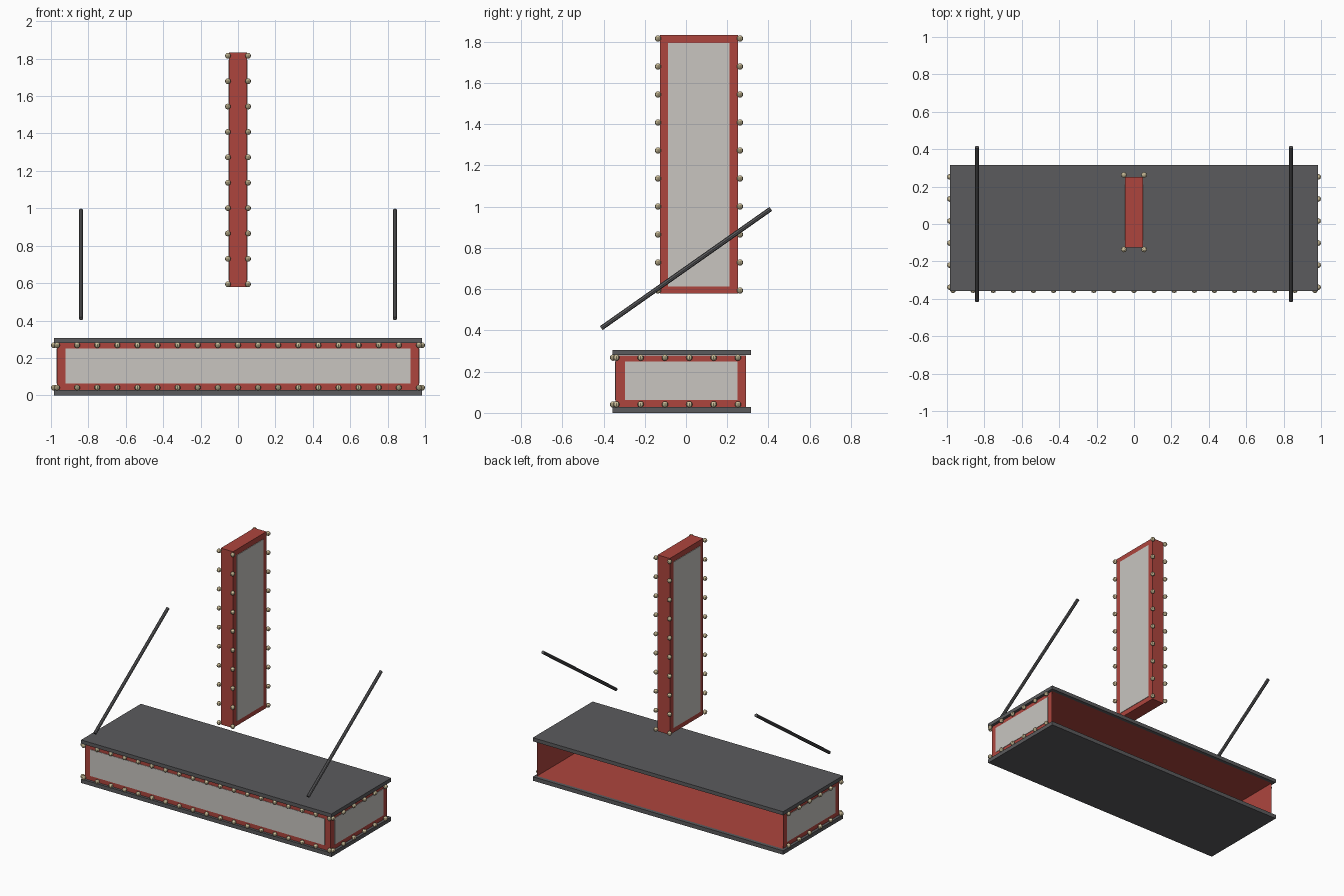
import bpy, bmesh, math
from mathutils import Matrix, Vector

if "Cube" in bpy.data.objects:
    bpy.data.objects.remove(bpy.data.objects["Cube"])


def material(name, rgb):
    m = bpy.data.materials.new(name)
    m.diffuse_color = (*rgb, 1)
    m.use_nodes = True
    m.node_tree.nodes["Principled BSDF"].inputs["Base Color"].default_value = m.diffuse_color
    return m


RED = material("red paint", (0.42, 0.060, 0.048))
GREY = material("dark grey metal", (0.105, 0.105, 0.110))
PANEL = material("pale sign panel", (0.58, 0.56, 0.53))
BULB = material("warm bulb", (0.62, 0.53, 0.33))


def finish(name, bm, mat):
    mesh = bpy.data.meshes.new(name)
    bm.to_mesh(mesh)
    bm.free()
    mesh.materials.append(mat)
    obj = bpy.data.objects.new(name, mesh)
    bpy.context.collection.objects.link(obj)
    return obj


def box(name, lo, hi, mat, open_back=False):
    lo, hi = Vector(lo), Vector(hi)
    bm = bmesh.new()
    bmesh.ops.create_cube(bm, size=1, matrix=Matrix.Translation((lo + hi) / 2)
                          @ Matrix.Diagonal((*(hi - lo), 1)))
    if open_back:
        back = [f for f in bm.faces if f.normal.y > 0.9]
        bmesh.ops.delete(bm, geom=back, context='FACES')
    return finish(name, bm, mat)


def bulbs(name, points):
    bm = bmesh.new()
    for p in points:
        bmesh.ops.create_uvsphere(bm, u_segments=8, v_segments=6, radius=0.0155,
                                  matrix=Matrix.Translation(p))
    return finish(name, bm, BULB)


# Marquee: two slabs with a hollow case, open at the back
box("bottom_slab", (-0.985, -0.357, 0), (0.985, 0.315, 0.028), GREY)
box("top_slab", (-0.985, -0.357, 0.28), (0.985, 0.315, 0.306), GREY)
box("marquee_case", (-0.967, -0.341, 0.029), (0.967, 0.292, 0.279), RED, open_back=True)

# Marquee sign panels
box("front_panel", (-0.923, -0.345, 0.062), (0.923, -0.342, 0.25), PANEL)
for s, side in ((-1, "left"), (1, "right")):
    xs = sorted((s * 0.968, s * 0.971))
    box(side + "_panel", (xs[0], -0.296, 0.062), (xs[1], 0.25, 0.25), PANEL)

# Marquee bulbs along the upper and lower edges
for z, row in ((0.041, "lower"), (0.268, "upper")):
    pts = [(k * 0.1075, -0.354, z) for k in range(-9, 10)]
    pts += [(s * 0.9845, -0.338 + k * 0.118, z) for s in (-1, 1) for k in range(6)]
    bulbs(row + "_marquee_bulbs", pts)

# Upright blade sign
box("blade_case", (-0.048, -0.125, 0.578), (0.048, 0.251, 1.832), RED)
for s, side in ((-1, "left"), (1, "right")):
    xs = sorted((s * 0.0485, s * 0.052))
    box(side + "_blade_panel", (xs[0], -0.087, 0.613), (xs[1], 0.212, 1.793), PANEL)
bulbs("blade_bulbs", [(x, y, 0.594 + k * 0.1357) for x in (-0.054, 0.054)
                      for y in (-0.136, 0.262) for k in range(10)])

# Slanted support rods
a, b = Vector((0, -0.411, 0.411)), Vector((0, 0.411, 0.989))
for s, side in ((-1, "left"), (1, "right")):
    bm = bmesh.new()
    turn = (b - a).to_track_quat('Z', 'Y').to_matrix().to_4x4()
    place = Matrix.Translation((a + b) / 2 + Vector((s * 0.839, 0, 0)))
    bmesh.ops.create_cone(bm, cap_ends=True, segments=8, radius1=0.0115, radius2=0.0115,
                          depth=(b - a).length, matrix=place @ turn)
    finish(side + "_support_rod", bm, GREY)
